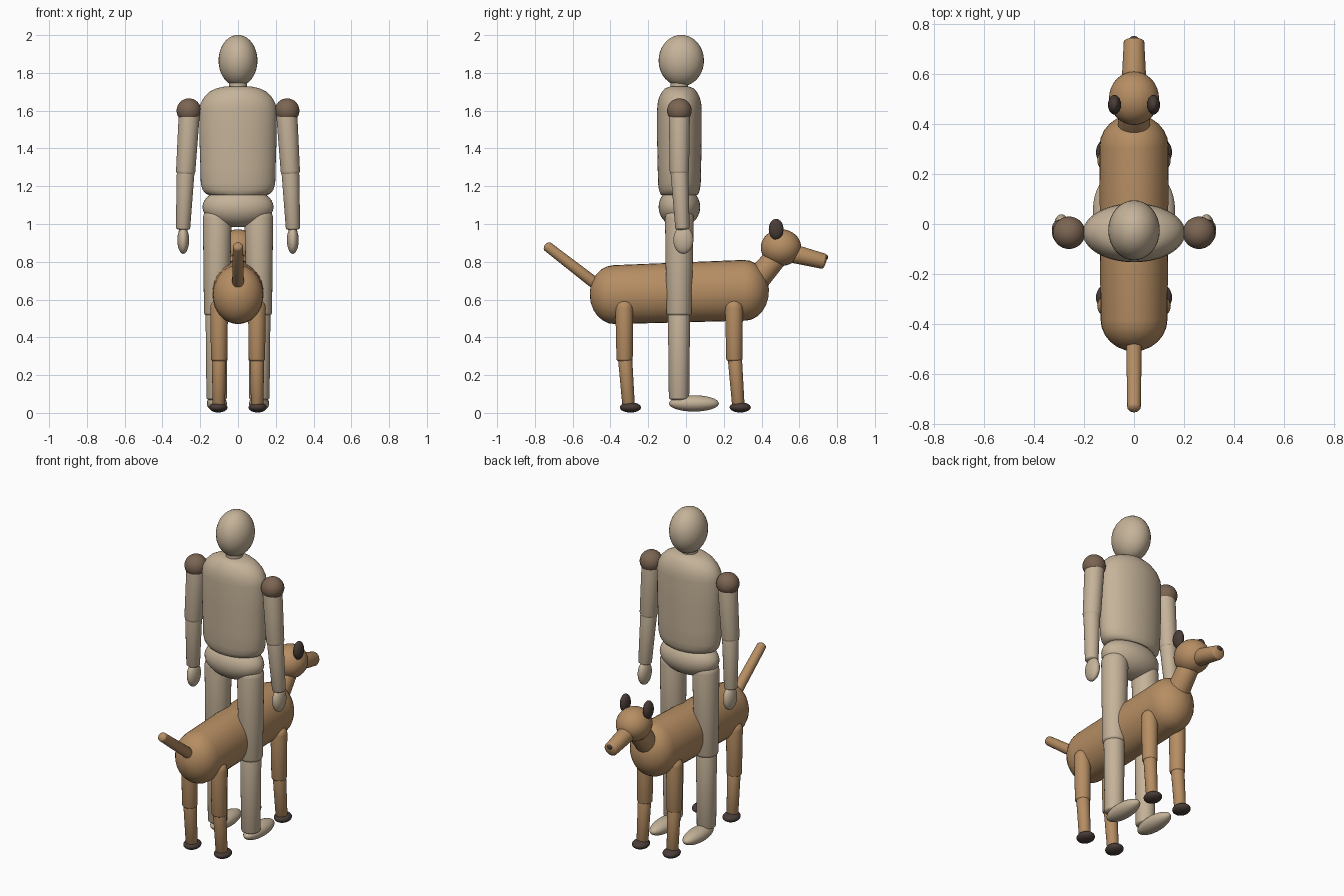
import bpy, bmesh, math
from mathutils import Vector

if "Cube" in bpy.data.objects:
    bpy.data.objects.remove(bpy.data.objects["Cube"])


def material(name, rgb):
    m = bpy.data.materials.new(name)
    m.diffuse_color = (*rgb, 1)
    m.use_nodes = True
    m.node_tree.nodes["Principled BSDF"].inputs["Base Color"].default_value = m.diffuse_color
    return m


SKIN = material("pale_wood", (0.56, 0.45, 0.32))
JOINT = material("brown_joint", (0.20, 0.13, 0.085))
FUR = material("dog_tan", (0.47, 0.27, 0.125))
DARK = material("dark_brown", (0.065, 0.045, 0.038))


def finish(bm, name, mat):
    bmesh.ops.recalc_face_normals(bm, faces=bm.faces)
    me = bpy.data.meshes.new(name)
    bm.to_mesh(me)
    bm.free()
    ob = bpy.data.objects.new(name, me)
    bpy.context.collection.objects.link(ob)
    me.materials.append(mat)
    bpy.ops.object.select_all(action='DESELECT')
    ob.select_set(True)
    bpy.context.view_layer.objects.active = ob
    bpy.ops.object.shade_smooth_by_angle(angle=math.radians(40))
    return ob


def loft(name, rings, mat, n=32):
    """Skin elliptical rings (centre, u half-axis, v half-axis) and close both ends."""
    bm = bmesh.new()
    loops = []
    for c, u, v in rings:
        loops.append([bm.verts.new(c + u * math.cos(a) + v * math.sin(a))
                      for a in (2 * math.pi * i / n for i in range(n))])
    for a, b in zip(loops, loops[1:]):
        for i in range(n):
            j = (i + 1) % n
            bm.faces.new((a[i], a[j], b[j], b[i]))
    bm.faces.new(loops[0])
    bm.faces.new(loops[-1])
    return finish(bm, name, mat)


def limb(name, p0, p1, r0, r1, mat, cap0=1.0, cap1=0.3, sx=1.0):
    """Tapered tube with domed ends; cap = dome height as a share of the radius."""
    p0, p1 = Vector(p0), Vector(p1)
    d = (p1 - p0).normalized()
    u = Vector((1, 0, 0))
    u = (u - d * u.dot(d)).normalized()
    v = d.cross(u)
    angles = [math.radians(t) for t in (88, 75, 60, 45, 30, 15, 0)]
    ends = [(p0 - d * r0 * cap0 * math.sin(t), r0 * math.cos(t)) for t in angles]
    ends += [(p1 + d * r1 * cap1 * math.sin(t), r1 * math.cos(t)) for t in reversed(angles)]
    return loft(name, [(c, u * r * sx, v * r) for c, r in ends], mat)


def ball(name, c, r, mat, tilt=(0, 0, 0)):
    bm = bmesh.new()
    bmesh.ops.create_uvsphere(bm, u_segments=32, v_segments=20, radius=1)
    ob = finish(bm, name, mat)
    ob.location, ob.scale, ob.rotation_euler = c, r, tilt
    return ob


# Figure: head, neck, torso, pelvis
Y = -0.035
ball("head", (0, -0.025, 1.865), (0.103, 0.12, 0.136), SKIN)
limb("neck", (0, Y, 1.68), (0, Y, 1.80), 0.048, 0.045, SKIN, 0.2, 0.2)
profile = [(1.153, 0.150), (1.160, 0.170), (1.180, 0.187), (1.215, 0.197), (1.30, 0.199),
           (1.45, 0.204), (1.60, 0.205), (1.635, 0.199), (1.67, 0.180), (1.70, 0.150),
           (1.718, 0.115), (1.728, 0.07), (1.73, 0.02)]
depth = [0.095, 0.101, 0.108, 0.113, 0.115, 0.118, 0.118, 0.116, 0.108, 0.092, 0.076, 0.05, 0.015]
loft("torso", [(Vector((0, Y, z)), Vector((w, 0, 0)), Vector((0, dy, 0)))
               for (z, w), dy in zip(profile, depth)], SKIN, 48)
ball("pelvis", (0, Y, 1.09), (0.188, 0.11, 0.107), SKIN)

# Figure: paired arms and legs
for side, s in (("left", -1), ("right", 1)):
    ball(side + "_shoulder", (s * 0.26, Y, 1.6), (0.065,) * 3, JOINT)
    limb(side + "_upper_arm", (s * 0.257, Y, 1.6), (s * 0.277, Y, 1.28),
         0.056, 0.051, SKIN, 0.9, 0.65)
    limb(side + "_forearm", (s * 0.277, Y, 1.28), (s * 0.291, -0.019, 0.98),
         0.047, 0.038, SKIN, 0.9, 0.35)
    ball(side + "_hand", (s * 0.290, -0.014, 0.915), (0.031, 0.053, 0.073), SKIN)
    limb(side + "_thigh", (s * 0.110, Y, 1.03), (s * 0.113, -0.037, 0.53),
         0.076, 0.067, SKIN, 0.85, 0.4)
    limb(side + "_shin", (s * 0.113, -0.037, 0.55), (s * 0.113, -0.037, 0.08),
         0.059, 0.054, SKIN, 0.5, 0.3)
    ball(side + "_foot", (s * 0.112, 0.042, 0.05), (0.053, 0.132, 0.043), SKIN)

# Dog: body, neck, head, snout, nose, tail
limb("dog_body", (0, -0.38, 0.626), (0, 0.31, 0.649), 0.156, 0.161, FUR, 0.83, 0.8, 0.86)
limb("dog_neck", (0, 0.34, 0.665), (0, 0.50, 0.85), 0.069, 0.058, FUR, 0.3, 0.3)
ball("dog_head", (0, 0.503, 0.875), (0.1, 0.107, 0.097), FUR)
limb("dog_snout", (0, 0.52, 0.855), (0, 0.728, 0.803), 0.052, 0.041, FUR, 0.3, 0.35)
ball("dog_nose", (0, 0.736, 0.824), (0.02, 0.016, 0.016), DARK)
limb("dog_tail", (0, -0.43, 0.646), (0, -0.731, 0.879), 0.032, 0.027, FUR, 0.3, 0.7)

# Dog: ears and legs
for side, s in (("left", -1), ("right", 1)):
    ball("dog_" + side + "_ear", (s * 0.078, 0.477, 0.972), (0.026, 0.039, 0.055), DARK)
    for end, y in (("back", -0.327), ("front", 0.254)):
        name = f"dog_{side}_{end}_"
        limb(name + "upper_leg", (s * 0.1, y, 0.555), (s * 0.1, y + 0.002, 0.285),
             0.047, 0.043, FUR, 1.0, 0.4)
        limb(name + "lower_leg", (s * 0.1, y + 0.003, 0.31), (s * 0.102, y + 0.023, 0.04),
             0.038, 0.033, FUR, 0.5, 0.2)
        ball(name + "paw", (s * 0.104, y + 0.033, 0.029), (0.048, 0.056, 0.027), DARK)
